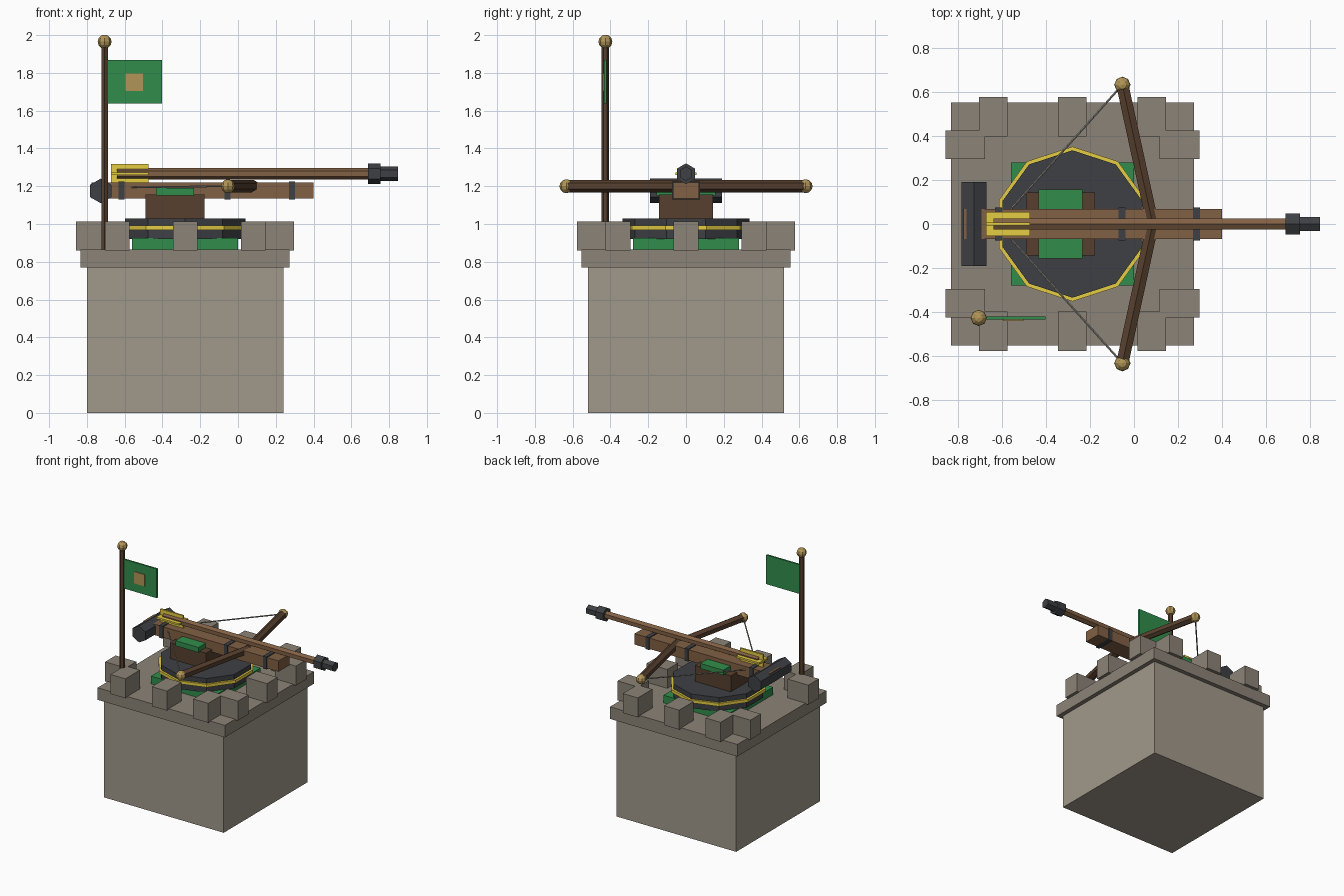
import bpy, bmesh
from math import radians
from mathutils import Vector

if "Cube" in bpy.data.objects:
    bpy.data.objects.remove(bpy.data.objects["Cube"])


def material(name, rgb):
    m = bpy.data.materials.new(name)
    m.diffuse_color = [(c / 255) ** 2.2 for c in rgb] + [1]
    m.use_nodes = True
    m.node_tree.nodes["Principled BSDF"].inputs["Base Color"].default_value = m.diffuse_color
    return m


STONE = material("stone", (160, 152, 138))
DARK_STONE = material("dark_stone", (138, 130, 118))
GREEN = material("green", (52, 140, 76))
IRON = material("iron", (64, 66, 70))
YELLOW = material("yellow", (228, 204, 70))
WOOD = material("wood", (128, 96, 70))
DARK_WOOD = material("dark_wood", (88, 66, 50))
BRASS = material("brass", (176, 148, 88))
ROPE = material("rope", (150, 145, 135))


def finish(name, bm, mat):
    mesh = bpy.data.meshes.new(name)
    bm.to_mesh(mesh)
    bm.free()
    mesh.materials.append(mat)
    ob = bpy.data.objects.new(name, mesh)
    bpy.context.collection.objects.link(ob)
    return ob


def box(name, xs, ys, zs, mat):
    bm = bmesh.new()
    bmesh.ops.create_cube(bm, size=1)
    for v in bm.verts:
        v.co = Vector([(r[0] + r[1]) / 2 + c * (r[1] - r[0])
                       for c, r in zip(v.co, (xs, ys, zs))])
    return finish(name, bm, mat)


def rod(name, a, b, r, mat, sides=6):
    # Prism between two points; one corner points up when it lies flat
    a, b = Vector(a), Vector(b)
    d = (b - a).normalized()
    up = Vector((0, 1, 0)) if abs(d.z) > 0.9 else Vector((0, 0, 1))
    side = d.cross(up).normalized()
    up = side.cross(d)
    bm = bmesh.new()
    bmesh.ops.create_cone(bm, cap_ends=True, segments=sides, radius1=r,
                          radius2=r, depth=(b - a).length)
    first = next(v.co.copy() for v in bm.verts)
    first.z = 0
    first.normalize()
    other = Vector((0, 0, 1)).cross(first)
    mid = (a + b) / 2
    for v in bm.verts:
        c = v.co.copy()
        v.co = mid + up * c.dot(first) - side * c.dot(other) + d * c.z
    bmesh.ops.recalc_face_normals(bm, faces=bm.faces)
    return finish(name, bm, mat)


def knob(name, pos, r=0.037):
    bm = bmesh.new()
    bmesh.ops.create_uvsphere(bm, u_segments=8, v_segments=6, radius=r)
    bmesh.ops.translate(bm, verts=bm.verts, vec=pos)
    return finish(name, bm, BRASS)


CX = -0.28

# Stone tower and parapet slab
box("tower", (CX - .52, CX + .52), (-.52, .52), (0, .775), STONE)
box("parapet_slab", (CX - .553, CX + .553), (-.553, .553), (.77, .865), DARK_STONE)

# Battlements; the middle of the rear (-x) side is left open
MZ = (.86, 1.013)
for s in (-1, 1):
    for i in (-1, 0, 1):
        c = CX + i * .36
        box("merlon_y", (c - .065, c + .065), sorted((s * .397, s * .577)), MZ, DARK_STONE)
        if s == 1 or i:
            box("merlon_x", sorted((CX + s * .397, CX + s * .577)),
                (i * .36 - .065, i * .36 + .065), MZ, DARK_STONE)

# Turntable
box("turntable_base", (CX - .28, CX + .28), (-.28, .28), (.86, .925), GREEN)
for name, r, z0, z1, mat in (("turntable", .335, .92, 1.03, IRON),
                             ("turntable_ring", .352, .968, .992, YELLOW)):
    bm = bmesh.new()
    bmesh.ops.create_cone(bm, cap_ends=True, segments=10, radius1=r, radius2=r, depth=z1 - z0)
    bmesh.ops.translate(bm, verts=bm.verts, vec=(CX, 0, (z0 + z1) / 2))
    finish(name, bm, mat)

# Pedestal and stock
box("pedestal", (-.49, -.177), (-.144, .144), (1.02, 1.155), DARK_WOOD)
box("saddle", (-.435, -.234), (-.157, .157), (1.15, 1.19), GREEN)
box("stock", (-.775, .40), (-.068, .068), (1.135, 1.22), WOOD)
for x in (-.617, -.055, .285):
    box("stock_band", (x - .016, x + .016), (-.075, .075), (1.129, 1.226), IRON)
rod("counterweight", (-.727, -.19, 1.175), (-.727, .19, 1.175), .065, IRON)

# Bow arms, tips and strings
for s in (-1, 1):
    tip = (-.053, s * .633, 1.2)
    rod("bow_arm", (.085, 0, 1.2), tip, .032, DARK_WOOD)
    knob("bow_tip", tip)
    rod("bow_string", tip, (-.62, 0, 1.193), .005, ROPE, 5)

# Bolt with stepped iron head and crossed fins
BZ = 1.266
rod("bolt_shaft", (-.64, 0, BZ), (.72, 0, BZ), .03, WOOD)
rod("bolt_collar", (.688, 0, BZ), (.755, 0, BZ), .055, IRON)
rod("bolt_point", (.75, 0, BZ), (.846, 0, BZ), .038, IRON)
box("upright_fin", (-.673, -.473), (-.007, .007), (BZ - .052, BZ + .052), YELLOW)
box("flat_fin", (-.673, -.473), (-.055, .055), (BZ - .007, BZ + .007), YELLOW)

# Flag
PX, PY = -.706, -.427
rod("flag_pole", (PX, PY, .86), (PX, PY, 1.96), .02, DARK_WOOD)
knob("pole_knob", (PX, PY, 1.965))
box("flag", (-.70, -.403), (PY - .007, PY + .007), (1.638, 1.867), GREEN)
box("flag_patch", (-.595, -.503), (PY - .013, PY), (1.705, 1.797), BRASS)
